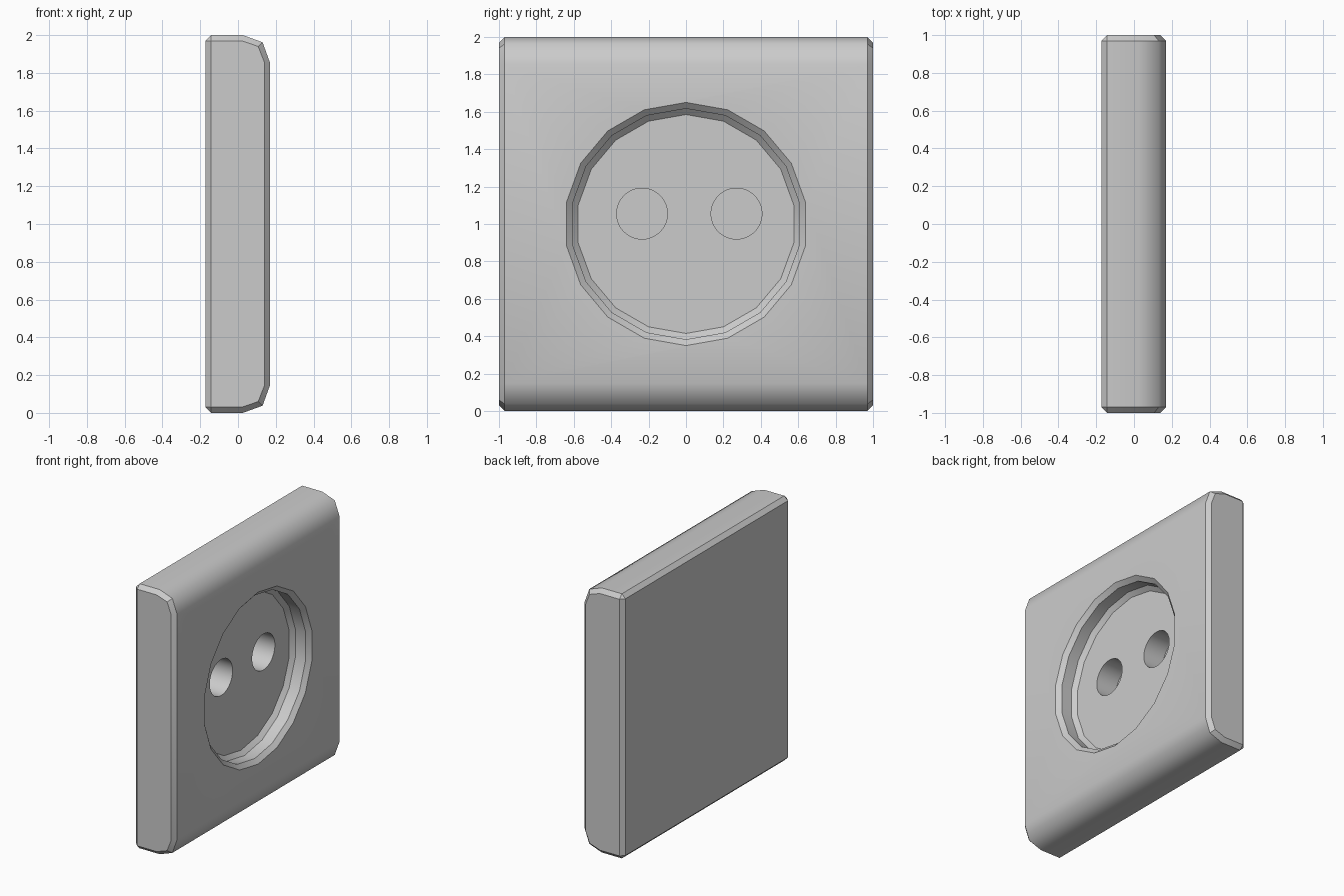
import bpy, bmesh
from math import sin, cos, tau, radians

if "Cube" in bpy.data.objects:
    bpy.data.objects.remove(bpy.data.objects["Cube"])


def loft(name, rings):
    """Closed solid skinned through rings of equal point count."""
    bm = bmesh.new()
    loops = [[bm.verts.new(p) for p in ring] for ring in rings]
    n = len(loops[0])
    for a, b in zip(loops, loops[1:]):
        for i in range(n):
            j = (i + 1) % n
            bm.faces.new((a[i], a[j], b[j], b[i]))
    bm.faces.new(loops[0][::-1])
    bm.faces.new(loops[-1])
    bmesh.ops.remove_doubles(bm, verts=bm.verts, dist=1e-4)
    bmesh.ops.recalc_face_normals(bm, faces=bm.faces)
    mesh = bpy.data.meshes.new(name)
    bm.to_mesh(mesh)
    bm.free()
    ob = bpy.data.objects.new(name, mesh)
    bpy.context.collection.objects.link(ob)
    return ob


def lathe(name, profile, cy, cz, sides):
    """Turn (x, radius) pairs around an axis parallel to x."""
    return loft(name, [[(x, cy + r * sin(tau * i / sides), cz + r * cos(tau * i / sides))
                        for i in range(sides)] for x, r in profile])


def outline(half):
    """Close a profile given as (x, height above middle) for the upper half."""
    pts = half + [(x, -h) for x, h in reversed(half)]
    return [(x, 1 + h) for x, h in pts]


# Plate: rounded front edges, chamfered back and sides
full = outline([(-0.173, 0.97), (-0.143, 1.0), (0.025, 1.0), (0.13, 0.962), (0.17, 0.852)])
inset = outline([(-0.143, 0.97), (-0.143, 0.97), (0.02, 0.97), (0.107, 0.94), (0.14, 0.855)])
stations = [(-1, inset), (-0.97, full), (0.97, full), (1, inset)]
plate = loft("socket_plate", [[(x, y, z) for x, z in prof] for y, prof in stations])

# Round recess with chamfered rim and floor, then two pin holes
cutters = [lathe("recess_cutter",
                 [(0.024, 0.585), (0.054, 0.617), (0.14, 0.617), (0.20, 0.683)], 0, 1, 18)]
for y in (-0.235, 0.27):
    cutters.append(lathe("pin_hole_cutter", [(-0.15, 0.136), (0.1, 0.136)], y, 1.055, 48))

bpy.context.view_layer.objects.active = plate
for cutter in cutters:
    mod = plate.modifiers.new("cut", 'BOOLEAN')
    mod.operation = 'DIFFERENCE'
    mod.solver = 'EXACT'
    mod.object = cutter
    bpy.ops.object.modifier_apply(modifier=mod.name)
    bpy.data.objects.remove(cutter, do_unlink=True)

# Smooth shading: soft long front edges, crisp chamfers
bm = bmesh.new()
bm.from_mesh(plate.data)
for f in bm.faces:
    f.smooth = True
for e in bm.edges:
    a, b = (v.co for v in e.verts)
    long_front = abs(a.y - b.y) > 1.5 and a.x > 0
    e.smooth = long_front or e.calc_face_angle(0) < radians(30)
bm.to_mesh(plate.data)
bm.free()
